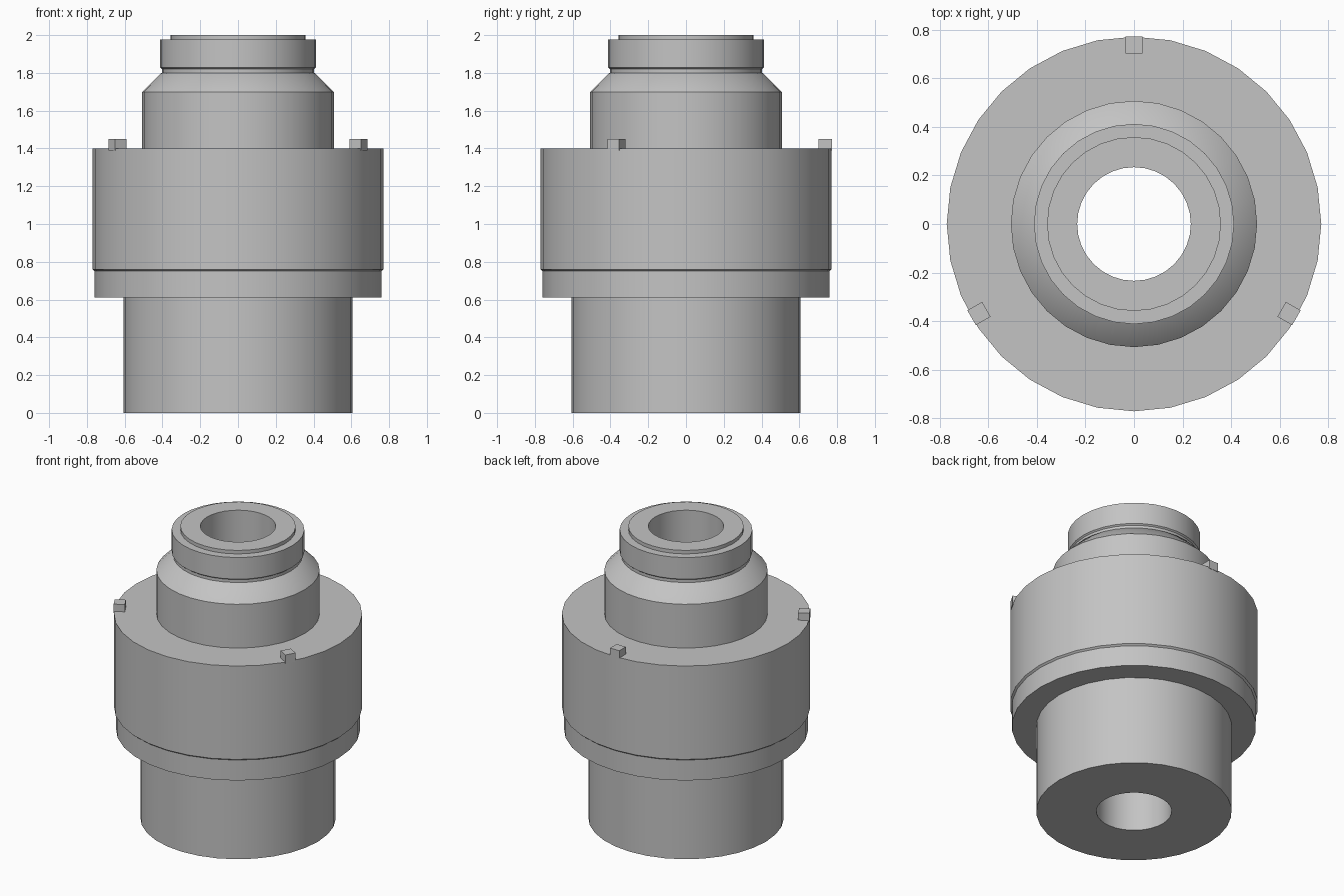
import bpy
import bmesh
import math
from mathutils import Matrix

cube = bpy.data.objects.get("Cube")
if cube:
    bpy.data.objects.remove(cube, do_unlink=True)

grey = bpy.data.materials.new("plain_grey")
grey.use_nodes = True
colour = (0.55, 0.55, 0.55, 1)
grey.diffuse_color = colour
grey.node_tree.nodes["Principled BSDF"].inputs["Base Color"].default_value = colour

SIDES = 32
BORE = 0.234


def add_object(name, bm, smooth=True):
    bmesh.ops.recalc_face_normals(bm, faces=bm.faces)
    mesh = bpy.data.meshes.new(name)
    bm.to_mesh(mesh)
    bm.free()
    mesh.materials.append(grey)
    obj = bpy.data.objects.new(name, mesh)
    bpy.context.collection.objects.link(obj)
    if smooth:
        bpy.ops.object.select_all(action="DESELECT")
        obj.select_set(True)
        bpy.context.view_layer.objects.active = obj
        bpy.ops.object.shade_smooth_by_angle(angle=math.radians(30))
    return obj


def lathe(name, profile):
    """Revolve a closed (radius, z) profile around the z axis."""
    bm = bmesh.new()
    rings = []
    for i in range(SIDES):
        a = math.tau * i / SIDES
        rings.append([bm.verts.new((r * math.cos(a), r * math.sin(a), z))
                      for r, z in profile])
    n = len(profile)
    for i in range(SIDES):
        here, after = rings[i], rings[(i + 1) % SIDES]
        for j in range(n):
            k = (j + 1) % n
            bm.faces.new((here[j], after[j], after[k], here[k]))
    return add_object(name, bm)


# Turned body: base, wide drum, shoulder, grooved neck and collar, with a bore
lathe("turned_body", [
    (BORE, 0), (0.607, 0), (0.607, 0.61),
    (0.759, 0.61), (0.759, 0.75), (0.771, 0.76), (0.771, 1.40),
    (0.507, 1.40), (0.507, 1.70), (0.41, 1.797),
    (0.402, 1.80), (0.402, 1.82), (0.412, 1.828), (0.412, 1.976),
    (0.358, 1.976), (0.358, 2.0), (BORE, 2.0),
])

# Three locating lugs on the rim of the drum
for index, degrees in enumerate((90, 210, 330)):
    bm = bmesh.new()
    bmesh.ops.create_cube(bm, size=1)
    bm.transform(Matrix.Rotation(math.radians(degrees), 4, "Z")
                 @ Matrix.Translation((0.737, 0, 1.42))
                 @ Matrix.Diagonal((0.07, 0.07, 0.06, 1)))
    add_object(f"locating_lug_{index + 1}", bm, smooth=False)
